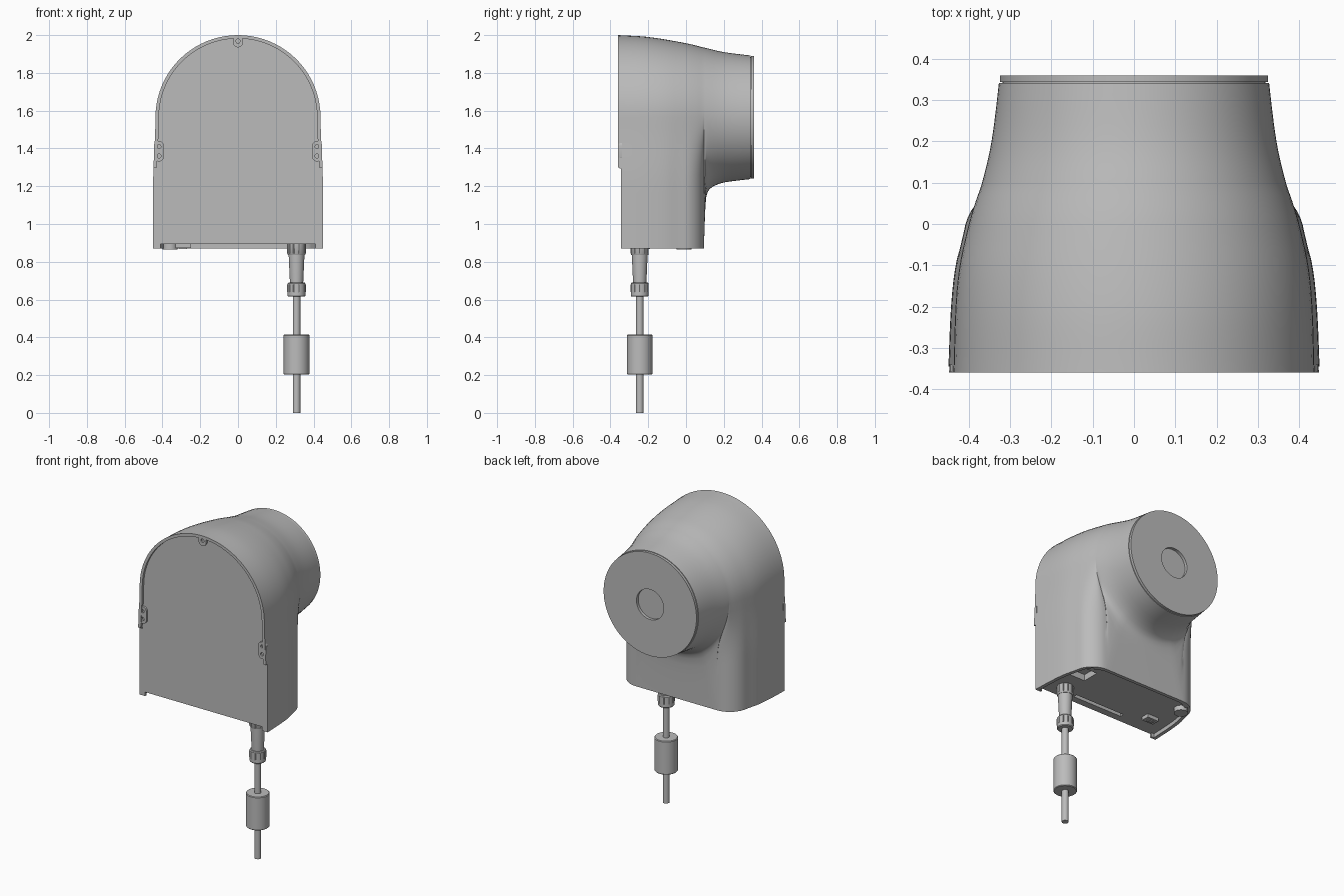
import bpy, bmesh, math
from mathutils import Matrix, Vector

cube = bpy.data.objects.get("Cube")
if cube:
    bpy.data.objects.remove(cube, do_unlink=True)

GREY = (0.5, 0.5, 0.5, 1)
mat = bpy.data.materials.new("housing grey")
mat.use_nodes = True
mat.diffuse_color = GREY
mat.node_tree.nodes["Principled BSDF"].inputs["Base Color"].default_value = GREY

AXIS_Z = 1.565      # height of the snout axis
BASE = 0.87         # bottom rim of the housing
FLOOR = 0.895       # recessed underside
FRONT = -0.345      # recessed front face


def finish(name, bm, smooth=True):
    bmesh.ops.recalc_face_normals(bm, faces=bm.faces)
    me = bpy.data.meshes.new(name)
    bm.to_mesh(me)
    bm.free()
    me.materials.append(mat)
    ob = bpy.data.objects.new(name, me)
    bpy.context.collection.objects.link(ob)
    if smooth:
        shade(ob)
    return ob


def shade(ob):
    bpy.ops.object.select_all(action='DESELECT')
    ob.select_set(True)
    bpy.context.view_layer.objects.active = ob
    bpy.ops.object.shade_smooth_by_angle(angle=math.radians(32))


def loft(name, rings):
    bm = bmesh.new()
    rows = [[bm.verts.new(p) for p in r] for r in rings]
    n = len(rows[0])
    for a, b in zip(rows, rows[1:]):
        for i in range(n):
            j = (i + 1) % n
            bm.faces.new((a[i], a[j], b[j], b[i]))
    bm.faces.new(rows[0])
    bm.faces.new(rows[-1])
    return finish(name, bm)


def lathe(name, profile, place, segs=40):
    """Closed turned solid from (radius, height) points."""
    return loft(name, [[place @ Vector((r * math.cos(math.tau * i / segs),
                                        r * math.sin(math.tau * i / segs), h))
                        for i in range(segs)] for r, h in profile])


def box(name, lo, hi):
    bm = bmesh.new()
    bmesh.ops.create_cube(bm, size=1)
    for v in bm.verts:
        v.co = [lo[k] + (v.co[k] + 0.5) * (hi[k] - lo[k]) for k in range(3)]
    return finish(name, bm, False)


def cut(ob, cutters):
    for c in cutters:
        m = ob.modifiers.new("cut", 'BOOLEAN')
        m.operation, m.solver, m.object = 'DIFFERENCE', 'EXACT', c
        bpy.context.view_layer.objects.active = ob
        bpy.ops.object.modifier_apply(modifier=m.name)
        bpy.data.objects.remove(c, do_unlink=True)
    shade(ob)


def curve(points, y):
    """Smooth interpolation through (y, value) points."""
    if y <= points[0][0]:
        return points[0][1]
    for i in range(len(points) - 1):
        (a, p), (b, q) = points[i], points[i + 1]
        if y <= b:
            def slope(k):
                lo, hi = points[max(k - 1, 0)], points[min(k + 1, len(points) - 1)]
                return (hi[1] - lo[1]) / (hi[0] - lo[0]) * (b - a)
            t = (y - a) / (b - a)
            return ((2*t**3 - 3*t*t + 1) * p + (t**3 - 2*t*t + t) * slope(i)
                    + (3*t*t - 2*t**3) * q + (t**3 - t*t) * slope(i + 1))
    return points[-1][1]


TOP = [(-.36, 2.0), (-.2, 1.99), (0, 1.957), (.1, 1.933), (.2, 1.91), (.36, 1.89)]
WIDTH = [(-.36, .437), (-.2, .432), (-.1, .422), (0, .4), (.05, .385), (.1, .368),
         (.2, .345), (.36, .325)]
SKIRT = [(-.36, .45), (-.2, .443), (-.1, .432), (-.03, .413)]
CORNER = 0.13       # radius of the rear vertical corners
BACK = 0.095        # rear wall of the lower box


def skirt(y):
    if y < BACK - CORNER:
        return curve(SKIRT, y)
    d = min(y, BACK) - (BACK - CORNER)
    return .413 - CORNER + math.sqrt(max(CORNER ** 2 - d * d, 0))


def section(y, lift=0.0, inset=0.0, n=14):
    """Arch on a skirt; lift morphs the skirt into the lower half circle."""
    r, t, w = curve(WIDTH, y) - inset, curve(TOP, y) - AXIS_Z - inset, skirt(y) - inset
    pts = [(r * math.cos(math.pi * i / 40), AXIS_Z + t * math.sin(math.pi * i / 40))
           for i in range(41)]
    low = []
    for k in range(1, 3 * n):
        if k <= n or k >= 2 * n:
            s = k / n if k <= n else (3 * n - k) / n
            z = AXIS_Z + (BASE - AXIS_Z) * s
            f = min((AXIS_Z - z) / 0.36, 1)
            x = r + (w - r) * f * f * (3 - 2 * f)
            x = -x if k <= n else x
        else:
            x, z = -w + 2 * w * (k - n) / n, BASE
        a = math.pi * (1 + k / (3 * n))
        cx, cz = r * math.cos(a), AXIS_Z + r * math.sin(a)
        low.append((x + (cx - x) * lift, z + (cz - z) * lift))
    return [Vector((x, y, z)) for x, z in pts + low]


# Main housing: box with arched top flowing into a round snout
rings = [section(-.36 + .025 * i) for i in range(13)]
rings += [section(BACK - CORNER * (1 - math.sin(math.pi / 2 * i / 12))) for i in range(1, 13)]
fillet = [(.097, .25), (.1, .5), (.103, .7), (.107, .83), (.114, .9), (.125, .945),
          (.145, .975), (.17, .99), (.2, 1), (.24, 1), (.28, 1), (.31, 1), (.342, 1)]
rings += [section(y, s) for y, s in fillet]
housing = loft("housing", rings)

# Recessed front face inside the arch rim, full width below the rim ends
inner = [p for p in section(-.36, 0, .018)]
front_cut = loft("front_cutter", [[Vector((p.x, y, p.z)) for p in inner] for y in (-.4, FRONT)])
lower_cut = box("lower_cutter", (-.6, -.4, .8), (.6, FRONT, 1.3))

# Recessed underside, open to the front
WALL = 0.022
ys = [-.33 + .03 * i for i in range(10)] + [BACK - CORNER * (1 - math.sin(math.pi / 2 * i / 10))
                                          for i in range(1, 11)]
side = [(skirt(y) - WALL, y - (WALL if y > BACK - .03 else 0)) for y in ys]
lip = [(.41, -.4), (.41, -.331)]
outline = lip + side
outline += [(-x, y) for x, y in reversed(outline)]
under_cut = loft("under_cutter", [[Vector((x, y, z)) for x, y in outline] for z in (.8, FLOOR)])
slot_cut = box("slot_cutter", (-.15, -.3, .8), (.2, -.275, .915))
pocket_cut = box("pocket_cutter", (.27, -.12, .8), (.38, -.01, .935))
cut(housing, [front_cut, lower_cut, under_cut, slot_cut, pocket_cut])

# End cap of the snout with a shallow round recess
to_back = Matrix.Translation((0, 0, AXIS_Z)) @ Matrix.Rotation(-math.pi / 2, 4, 'X')
lathe("end_cap", [(.318, .335), (.318, .344), (.325, .344), (.325, .36), (.095, .36),
                  (.095, .325)], to_back, 80)

# Screw tabs along the arch rim
to_front = Matrix.Rotation(math.pi / 2, 4, 'X')


def tab(name, x, z, half, holes):
    ring = []
    for i in range(32):
        a = math.tau * (i + .5) / 32
        ring.append((x + .027 * math.cos(a),
                     z + .027 * math.sin(a) + (half if math.sin(a) > 0 else -half)))
    ob = loft(name, [[Vector((px, y, pz)) for px, pz in ring] for y in (-.357, FRONT + .005)])
    cut(ob, [lathe("hole_cutter", [(.011, -.01), (.011, .01)],
                   Matrix.Translation((x, -.357, h)) @ to_front, 20) for h in holes])


tab("top_screw_tab", 0, 1.966, .004, [1.968])
for label, sx in (("left", 1), ("right", -1)):
    tab(label + "_screw_tab", sx * .419, 1.385, .027, [1.36, 1.41])
    box(label + "_rim_stop", (sx * .434 - .008, -.352, 1.295), (sx * .434 + .008, FRONT, 1.305))

# Underside fittings
lathe("round_button", [(.04, .865), (.04, .9)], Matrix.Translation((-.36, -.01, 0)))
box("port_block", (-.33, -.225, .873), (-.25, -.175, .9))
box("port_key", (-.31, -.21, .868), (-.27, -.19, .875))

# Cable with plug, collar nut and ferrite bead
at_cable = Matrix.Translation((.31, -.245, 0))
lathe("cable", [(.02, 0), (.02, .65)], at_cable, 24)
lathe("ferrite_bead", [(.064, .203), (.068, .207), (.068, .411), (.064, .415)], at_cable)
lathe("cable_nut", [(.043, .615), (.047, .62), (.047, .685), (.043, .69)], at_cable)
lathe("plug_body", [(.035, .685), (.042, .84), (.042, .845)], at_cable)
lathe("plug_collar", [(.044, .835), (.047, .84), (.047, .9)], at_cable)
for i in range(10):
    a = math.tau * i / 10
    c = Vector((.31 + .046 * math.cos(a), -.245 + .046 * math.sin(a), 0))
    for label, lo, hi in (("collar", .845, .895), ("nut", .64, .68)):
        lathe(label + "_grip_rib", [(.004, lo), (.004, hi)], Matrix.Translation(c), 8)
